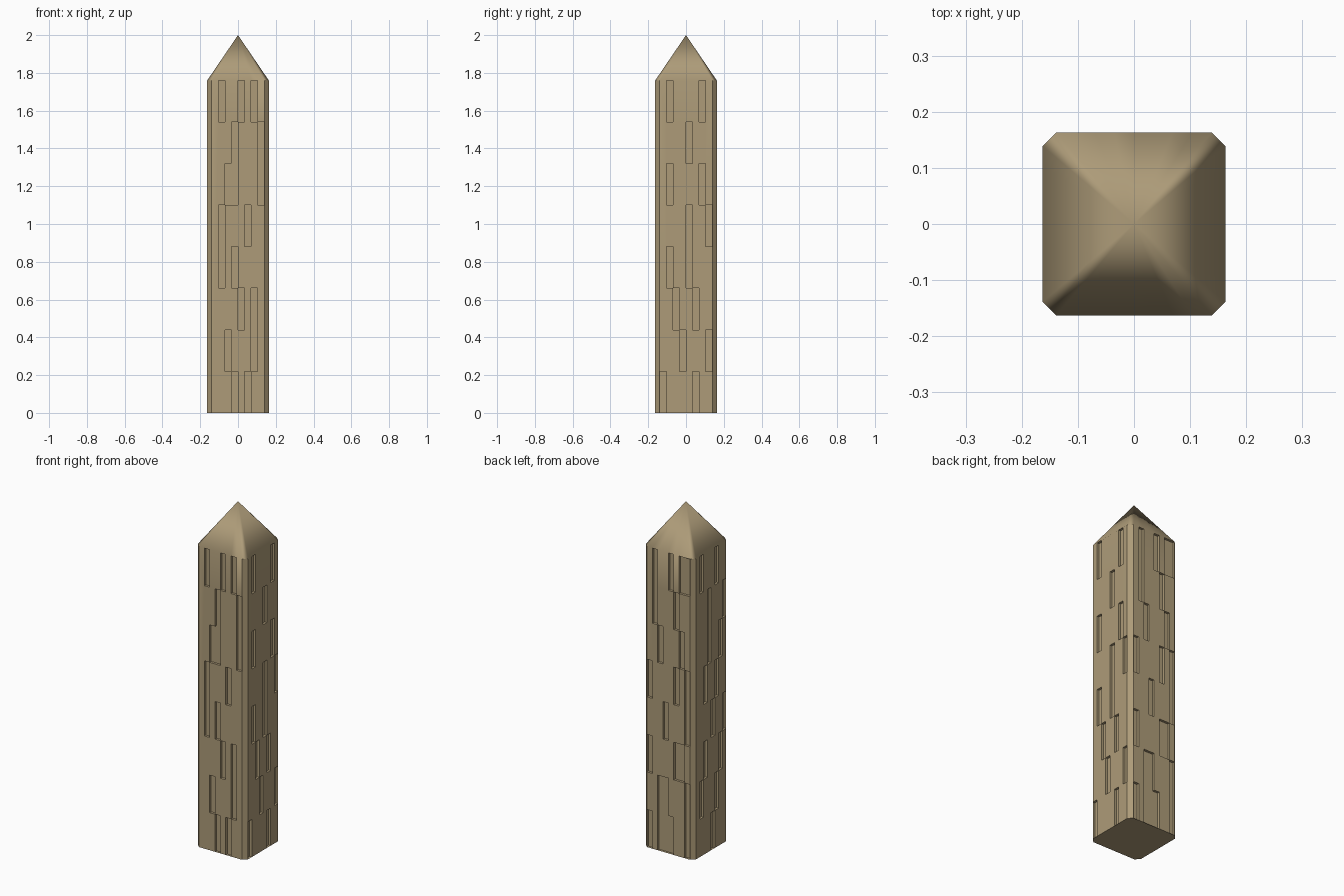
import bpy, bmesh, math
from mathutils import Vector, Matrix

cube = bpy.data.objects.get("Cube")
if cube:
    bpy.data.objects.remove(cube, do_unlink=True)

HALF, FLAT, SHOULDER, TIP = 0.163, 0.139, 1.76, 2.0
COLS, ROWS, DEPTH = 8, 8, 0.014

# Recessed columns of each side, listed per row from the top down
SLOTS = {
    "front": "146 37 237 15 13 46 26 35",
    "right": "16 4 16 47 14 25 37 05",
    "back": "1467 15 26 057 37 056 237 02347",
    "left": "15 37 36 25 47 26 15 4",
}

stone = bpy.data.materials.new("tan_stone")
stone.use_nodes = True
stone.diffuse_color = (0.42, 0.33, 0.19, 1)
bsdf = stone.node_tree.nodes["Principled BSDF"]
bsdf.inputs["Base Color"].default_value = stone.diffuse_color
bsdf.inputs["Roughness"].default_value = 0.8

bm = bmesh.new()

# Square outline with cut corners, each side divided into columns
outline = []
for side in range(4):
    turn = Matrix.Rotation(side * math.pi / 2, 3, "Z")
    for c in range(COLS + 1):
        outline.append(turn @ Vector((FLAT * (2 * c / COLS - 1), -HALF, 0)))

# Shaft
rings = [[bm.verts.new(p + Vector((0, 0, SHOULDER * r / ROWS))) for p in outline]
         for r in range(ROWS + 1)]
count = len(outline)
cells = {}
for r in range(ROWS):
    low, high = rings[r], rings[r + 1]
    for i in range(count):
        j = (i + 1) % count
        cells[r, i] = bm.faces.new((low[i], low[j], high[j], high[i]))

# Base and pointed cap
bm.faces.new(rings[0][::-1])
tip = bm.verts.new((0, 0, TIP))
for i in range(count):
    bm.faces.new((rings[-1][i], rings[-1][(i + 1) % count], tip))
bm.normal_update()

# Push the slots into each side
for side, rows in enumerate(SLOTS.values()):
    chosen = [cells[ROWS - 1 - k, side * (COLS + 1) + int(c)]
              for k, row in enumerate(rows.split()) for c in row]
    inward = -chosen[0].normal.copy() * DEPTH
    result = bmesh.ops.extrude_face_region(bm, geom=chosen)
    moved = [g for g in result["geom"] if isinstance(g, bmesh.types.BMVert)]
    bmesh.ops.translate(bm, verts=moved, vec=inward)
    leftover = [f for f in chosen if f.is_valid]
    if leftover:
        bmesh.ops.delete(bm, geom=leftover, context="FACES_ONLY")

# Merge the flat areas into large faces
bmesh.ops.dissolve_limit(bm, angle_limit=math.radians(1), verts=bm.verts[:], edges=bm.edges[:])
bmesh.ops.recalc_face_normals(bm, faces=bm.faces[:])

mesh = bpy.data.meshes.new("stone_pillar")
bm.to_mesh(mesh)
bm.free()
mesh.materials.append(stone)
pillar = bpy.data.objects.new("stone_pillar", mesh)
bpy.context.collection.objects.link(pillar)

# Soft shoulder and cap, crisp slots and corners
bpy.ops.object.select_all(action="DESELECT")
pillar.select_set(True)
bpy.context.view_layer.objects.active = pillar
bpy.ops.object.shade_smooth_by_angle(angle=math.radians(40))
weighted = pillar.modifiers.new("weighted_normals", "WEIGHTED_NORMAL")
weighted.keep_sharp = True
